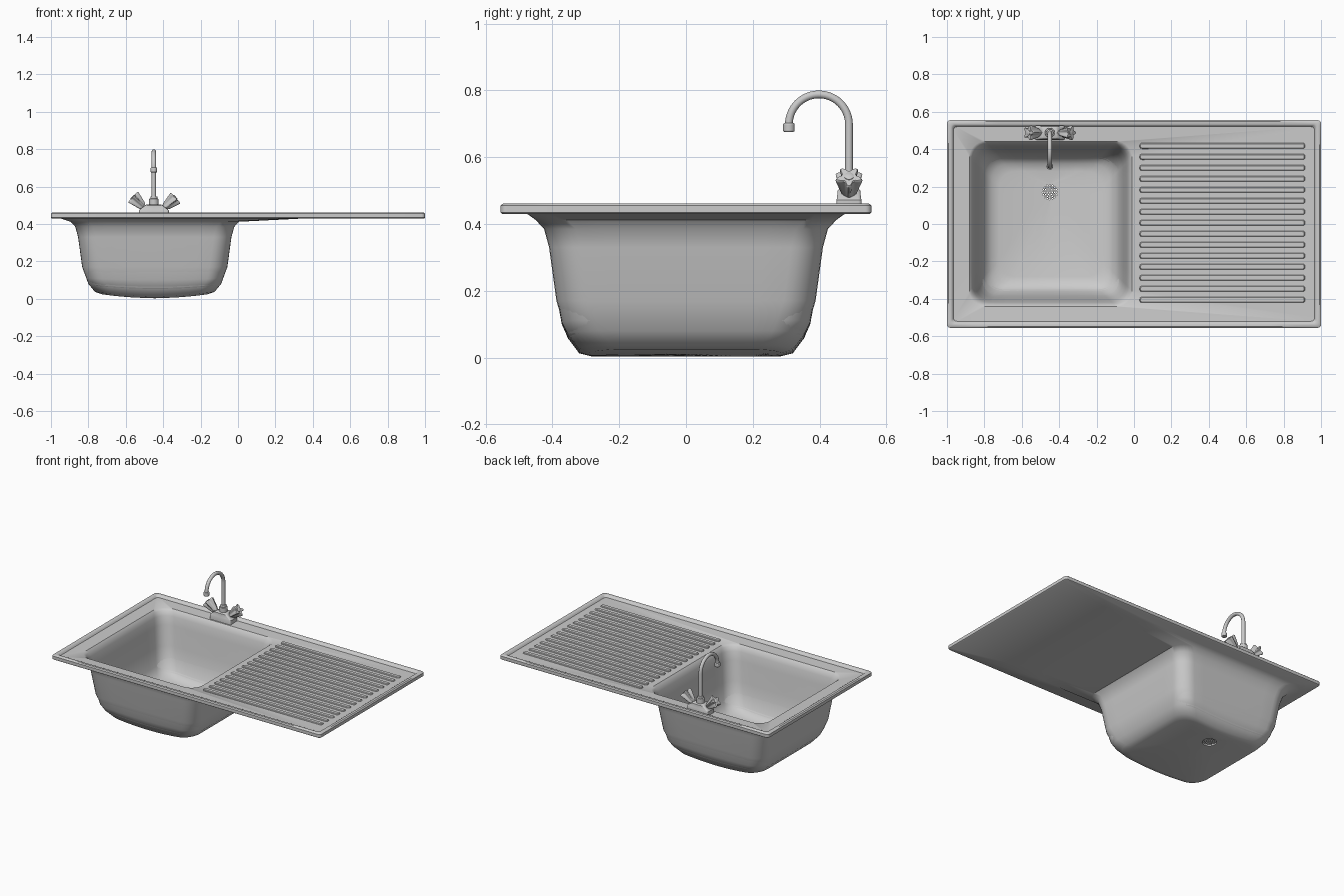
import bpy, bmesh, math
from mathutils import Matrix, Vector

if "Cube" in bpy.data.objects:
    bpy.data.objects.remove(bpy.data.objects["Cube"])

CX, FY, TX = -0.445, 0.488, -0.45     # bowl centre line, tap position


def finish(ob, angle=35):
    bpy.ops.object.select_all(action='DESELECT')
    ob.select_set(True)
    bpy.context.view_layer.objects.active = ob
    if ob.type == 'CURVE':
        bpy.ops.object.convert(target='MESH')
    bpy.ops.object.shade_smooth_by_angle(angle=math.radians(angle))
    return bpy.context.object


def link(name, data):
    ob = bpy.data.objects.new(name, data)
    bpy.context.collection.objects.link(ob)
    return ob


def rounded_rect(cx, cy, w, d, r, z, arc=7, side=8):
    """Rounded rectangle (half sizes w, d) with subdivided straight sides."""
    pts = []
    for i, (sx, sy) in enumerate(((1, 1), (-1, 1), (-1, -1), (1, -1))):
        for k in range(arc + 1):
            a = math.pi / 2 * (i + k / arc)
            pts.append(Vector((cx + sx * (w - r) + r * math.cos(a),
                               cy + sy * (d - r) + r * math.sin(a), z)))
    out, step = [], arc + 1
    for i in range(4):
        out += pts[i * step:(i + 1) * step]
        p, q = out[-1], pts[((i + 1) * step) % len(pts)]
        out += [p.lerp(q, k / side) for k in range(1, side)]
    return out


def loft(name, rings, closed=False, matrix=None, angle=35):
    bm = bmesh.new()
    vs = [[bm.verts.new(p) for p in ring] for ring in rings]
    n = len(vs[0])
    for j in range(len(vs) if closed else len(vs) - 1):
        a, b = vs[j], vs[(j + 1) % len(vs)]
        for i in range(n):
            bm.faces.new((a[i], a[(i + 1) % n], b[(i + 1) % n], b[i]))
    if not closed:
        bm.faces.new(vs[0])
        bm.faces.new(vs[-1])
    bmesh.ops.recalc_face_normals(bm, faces=bm.faces)
    if matrix:
        bm.transform(matrix)
    me = bpy.data.meshes.new(name)
    bm.to_mesh(me)
    bm.free()
    return finish(link(name, me), angle)


def cylinder(name, r, z0, z1, x, y, bevel=0.004):
    bpy.ops.mesh.primitive_cylinder_add(vertices=32, radius=r, depth=z1 - z0,
                                        location=(x, y, (z0 + z1) / 2))
    ob = bpy.context.object
    ob.name = name
    m = ob.modifiers.new('edge', 'BEVEL')
    m.width, m.segments = bevel, 3
    return finish(ob)


# Sink shell: (inset, height) profiles for bowl inside, rim and bowl outside
inside = [(.16, .02), (.12, .028), (.09, .055), (.07, .10), (.048, .22),
          (.032, .35), (.022, .405), (.012, .432), (0, .444)]
rim = [(.035, .447), (.028, .458), (.022, .461), (.007, .461),
       (0, .455), (0, .434), (.005, .43)]
outside = [(0, .412), (.025, .385), (.04, .33), (.062, .17),
           (.095, .06), (.13, .013), (.165, .004)]
rings = [rounded_rect(TX, .17, .043, .043, .042, .018)]
rings += [rounded_rect(CX, 0, .435 - i, .442 - i, .085, z) for i, z in inside]
rings += [rounded_rect(0, 0, 1 - i, .555 - i, .018, z) for i, z in rim]
rings.append(rounded_rect(-.295, 0, .655, .475, .09, .43))
rings += [rounded_rect(CX, 0, .45 - i, .45 - i, .095, z) for i, z in outside]
rings.append(rounded_rect(TX, .17, .043, .043, .042, .003))
for ring in rings:              # floor bows upward towards both ends
    for p in ring:
        p.z += 0.027 * ((p.x - CX) / 0.32) ** 2 * max(0, 1 - p.z / 0.15)
loft('sink_shell', rings, closed=True, angle=40)

# Draining ridges
for k in range(15):
    loft('drain_ridge_%02d' % (k + 1), [
        rounded_rect(.4725, .418 - k * .0588, .4425 - i, .016 - i, .013 - i, z, 4, 2)
        for i, z in ((0, .442), (.001, .449), (.005, .453))])

# Drain strainer: pierced disc
cu = bpy.data.curves.new('strainer', 'CURVE')
cu.dimensions, cu.fill_mode, cu.extrude = '2D', 'BOTH', 0.003


def circle(x, y, r, n):
    sp = cu.splines.new('POLY')
    sp.points.add(n - 1)
    sp.use_cyclic_u = True
    for k, p in enumerate(sp.points):
        a = 2 * math.pi * k / n
        p.co = (x + r * math.cos(a), y + r * math.sin(a), 0, 1)


circle(0, 0, .047, 40)
circle(0, 0, .004, 8)
for count, rad in ((6, .014), (12, .026), (16, .037)):
    for k in range(count):
        a = 2 * math.pi * k / count
        circle(rad * math.cos(a), rad * math.sin(a), .004, 8)
strainer = link('drain_strainer', cu)
strainer.location = (TX, .17, .016)
finish(strainer)

# Tap body
loft('tap_base', [rounded_rect(TX, FY, w, d, .01, z, 4, 2)
                  for w, d, z in ((.08, .038, .44), (.08, .038, .472),
                                  (.076, .036, .477), (.045, .034, .50),
                                  (.038, .028, .505))])
cylinder('spout_collar', .026, .495, .535, TX, FY)
cylinder('spout_collar_ring', .019, .53, .548, TX, FY)

# Swan-neck spout
path = [(TX, FY, .50), (TX, FY, .60)]
path += [(TX, FY - .09 + .09 * math.cos(a), .698 + .09 * math.sin(a))
         for a in (math.pi * k / 28 for k in range(29))]
path.append((TX, FY - .18, .685))
cu2 = bpy.data.curves.new('spout', 'CURVE')
cu2.dimensions, cu2.bevel_depth, cu2.bevel_resolution = '3D', .0118, 5
cu2.use_fill_caps = True
sp = cu2.splines.new('POLY')
sp.points.add(len(path) - 1)
for p, c in zip(sp.points, path):
    p.co = (*c, 1)
finish(link('spout', cu2))
cylinder('spout_nozzle', .0175, .676, .702, TX, FY - .18)


# Star-shaped handles, tilted outwards
def star(r_out, r_in, z, lobes=5, n=50):
    pts = []
    for k in range(n):
        a = 2 * math.pi * k / n
        r = r_in + (r_out - r_in) * (.5 + .5 * math.cos(lobes * a)) ** 1.5
        pts.append(Vector((r * math.cos(a), r * math.sin(a), z)))
    return pts


for side, name in ((-1, 'left'), (1, 'right')):
    m = (Matrix.Translation((TX + side * .042, FY, .477)) @
         Matrix.Rotation(side * math.radians(48), 4, 'Y'))
    loft('handle_stem_' + name, [star(.016, .016, 0), star(.016, .016, .04)], matrix=m)
    loft('handle_' + name, [star(.018, .016, .022), star(.024, .018, .03),
                            star(.041, .023, .088), star(.042, .024, .094),
                            star(.038, .021, .098)], matrix=m)
    loft('handle_cap_' + name, [star(.014, .014, .09), star(.014, .014, .1),
                                star(.011, .011, .102)], matrix=m)
